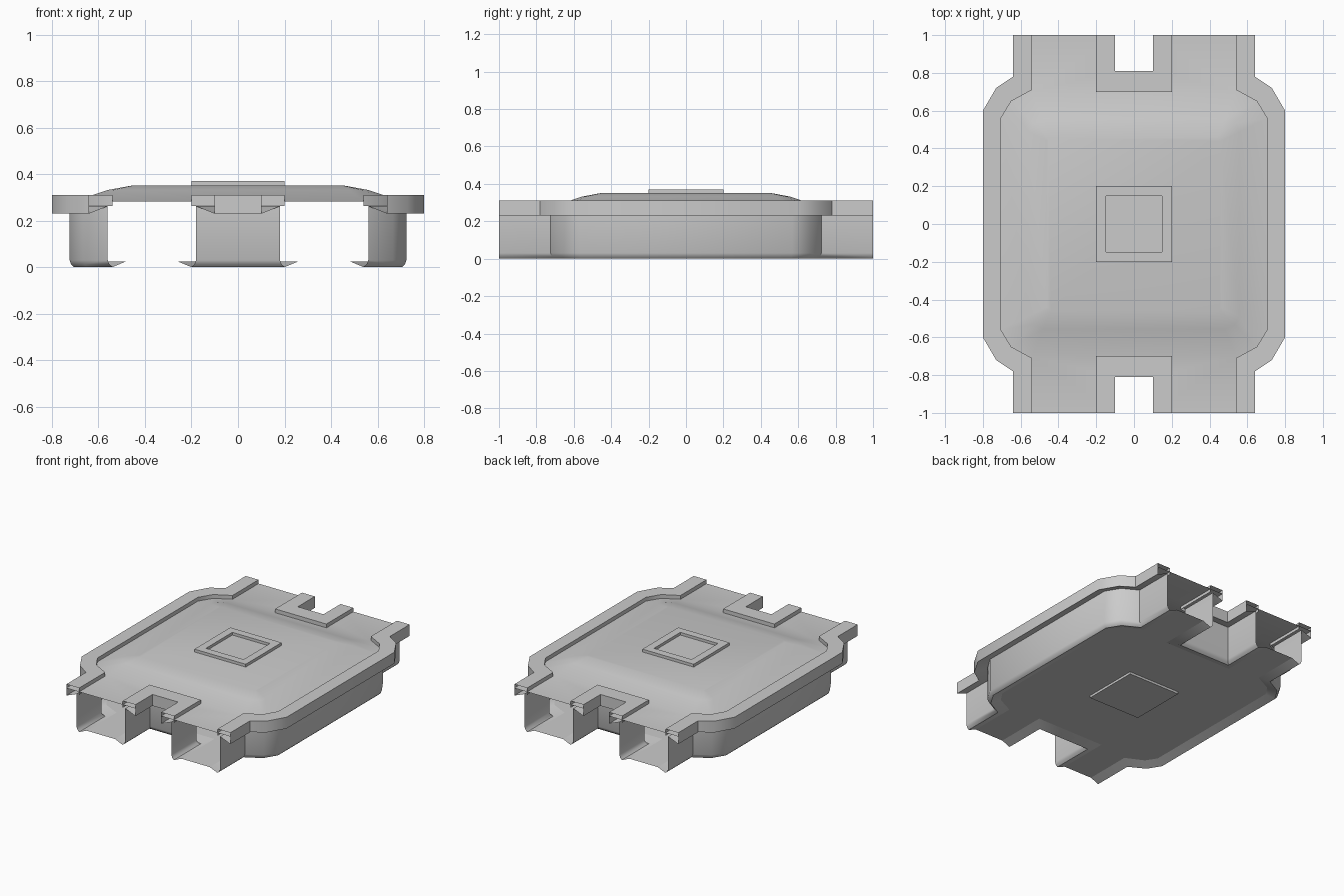
import bpy, bmesh, math

cube = bpy.data.objects.get("Cube")
if cube:
    bpy.data.objects.remove(cube, do_unlink=True)

grey = bpy.data.materials.new("light_grey")
grey.use_nodes = True
grey.diffuse_color = (0.6, 0.6, 0.6, 1)
bsdf = grey.node_tree.nodes["Principled BSDF"]
bsdf.inputs["Base Color"].default_value = grey.diffuse_color
bsdf.inputs["Roughness"].default_value = 0.8

ROOF_Z, FLOOR_Z = 0.283, 0.025


def finish(bm, name, up=None, angle=40):
    bmesh.ops.remove_doubles(bm, verts=bm.verts, dist=1e-5)
    bmesh.ops.recalc_face_normals(bm, faces=bm.faces)
    if up is not None:
        bm.normal_update()
        flip = [f for f in bm.faces if f.normal.z * up < 0]
        bmesh.ops.reverse_faces(bm, faces=flip)
    mesh = bpy.data.meshes.new(name)
    bm.to_mesh(mesh)
    bm.free()
    mesh.materials.append(grey)
    obj = bpy.data.objects.new(name, mesh)
    bpy.context.collection.objects.link(obj)
    bpy.ops.object.select_all(action='DESELECT')
    obj.select_set(True)
    bpy.context.view_layer.objects.active = obj
    bpy.ops.object.shade_smooth_by_angle(angle=math.radians(angle))
    return obj


# Plan paths: the rim's outer and inner edge, paired point by point
side_outer = [(0.64, 1), (0.64, 0.78), (0.73, 0.72), (0.80, 0.60)]
side_inner = [(0.54, 1), (0.54, 0.71), (0.65, 0.65), (0.705, 0.56)]
notch_outer = [(0.10, 1), (0.10, 0.81)]
notch_inner = [(0.20, 1), (0.20, 0.70)]


def mirror_x(path):
    return [(-x, y) for x, y in path]


def mirror_y(path):
    return [(x, -y) for x, y in path]


def blend(outer, inner, t):
    return [(a + (c - a) * t, b + (d - b) * t) for (a, b), (c, d) in zip(outer, inner)]


def side_path(t):
    half = blend(side_outer, side_inner, t)
    return mirror_y(half) + half[::-1]


def notch_path(t):
    half = blend(notch_outer, notch_inner, t)
    return half + mirror_x(half)[::-1]


def full_loop(t):
    side, notch = side_path(t), notch_path(t)
    return side + notch + mirror_x(side)[::-1] + mirror_y(notch)[::-1]


def sweep(name, path_at, profile, place):
    bm = bmesh.new()
    rows = [[bm.verts.new((x, y, z)) for x, y in place(path_at(t))] for t, z in profile]
    for low, high in zip(rows, rows[1:]):
        for i in range(len(low) - 1):
            bm.faces.new((low[i], low[i + 1], high[i + 1], high[i]))
    # Turn the sheet so its top or outer faces look outwards
    bm.normal_update()
    if profile[0][1] > 0.25:
        if max(bm.faces, key=lambda f: f.calc_center_median().z).normal.z < 0:
            bmesh.ops.reverse_faces(bm, faces=bm.faces)
    finish(bm, name)


# Walls with overhanging rim and a shallow floor gutter
rim = [(1, 0.262), (1, 0.31), (0, 0.31), (0, 0.23), (0.8, 0.262)]
wall = [(0.8, 0.262), (0.8, 0.03), (0.87, 0.012), (1, 0), (1.6, FLOOR_Z)]
for label, path_at, place in (
        ("left", side_path, lambda p: p),
        ("right", side_path, mirror_x),
        ("back_notch", notch_path, lambda p: p),
        ("front_notch", notch_path, mirror_y)):
    sweep(label + "_rim", path_at, rim, place)
    sweep(label + "_wall", path_at, wall, place)


def add_loop(bm, points, z):
    verts = [bm.verts.new((x, y, z)) for x, y in points]
    edges = [bm.edges.new((verts[i - 1], verts[i])) for i in range(len(verts))]
    return verts, edges


# Floor sheet
bm = bmesh.new()
_, edges = add_loop(bm, full_loop(1.6), FLOOR_Z)
bmesh.ops.triangle_fill(bm, edges=edges, use_beauty=True)
finish(bm, "floor", up=-1)


# Roof sheet with a raised centre
def eight_way(points):
    half = mirror_y(points) + points[::-1]
    return half[::1] + mirror_x(half)[::-1]


base = [(0.54, 0.70), (0.65, 0.65), (0.705, 0.56)]
crown = [(0.44, 0.46), (0.455, 0.455), (0.46, 0.44)]
bm = bmesh.new()
_, outline = add_loop(bm, full_loop(0), ROOF_Z)
lower, lower_edges = add_loop(bm, eight_way(base), ROOF_Z)
bmesh.ops.triangle_fill(bm, edges=outline + lower_edges, use_beauty=True)
for t, z in ((0.6, 0.332), (1, 0.35)):
    upper, _ = add_loop(bm, eight_way(blend(base, crown, t)), z)
    for i in range(len(upper)):
        bm.faces.new((lower[i - 1], lower[i], upper[i], upper[i - 1]))
    lower = upper
bm.faces.new(lower)
finish(bm, "roof", up=1)

# Square hatch frame on the roof
bm = bmesh.new()
bmesh.ops.create_cube(bm, size=1)
for v in bm.verts:
    v.co = (v.co.x * 0.4, v.co.y * 0.4, 0.36 + v.co.z * 0.02)
bm.normal_update()
top = [f for f in bm.faces if f.normal.z > 0.9]
bmesh.ops.inset_region(bm, faces=top, thickness=0.075)
bmesh.ops.translate(bm, verts=top[0].verts, vec=(0, 0, -0.019))
# The inset is lowered with upright sides
bottom_z = 0.351
inner = list(top[0].verts)
for v in inner:
    v.co.z = 0.37
result = bmesh.ops.extrude_face_region(bm, geom=top)
bmesh.ops.delete(bm, geom=top, context='FACES_ONLY')
for v in [g for g in result["geom"] if isinstance(g, bmesh.types.BMVert)]:
    v.co.z = bottom_z
finish(bm, "roof_hatch_frame", angle=30)

# Square plate under the floor
bm = bmesh.new()
bmesh.ops.create_cube(bm, size=1)
for v in bm.verts:
    v.co = (v.co.x * 0.4, v.co.y * 0.4, 0.017 + v.co.z * 0.016)
finish(bm, "floor_plate", angle=30)
